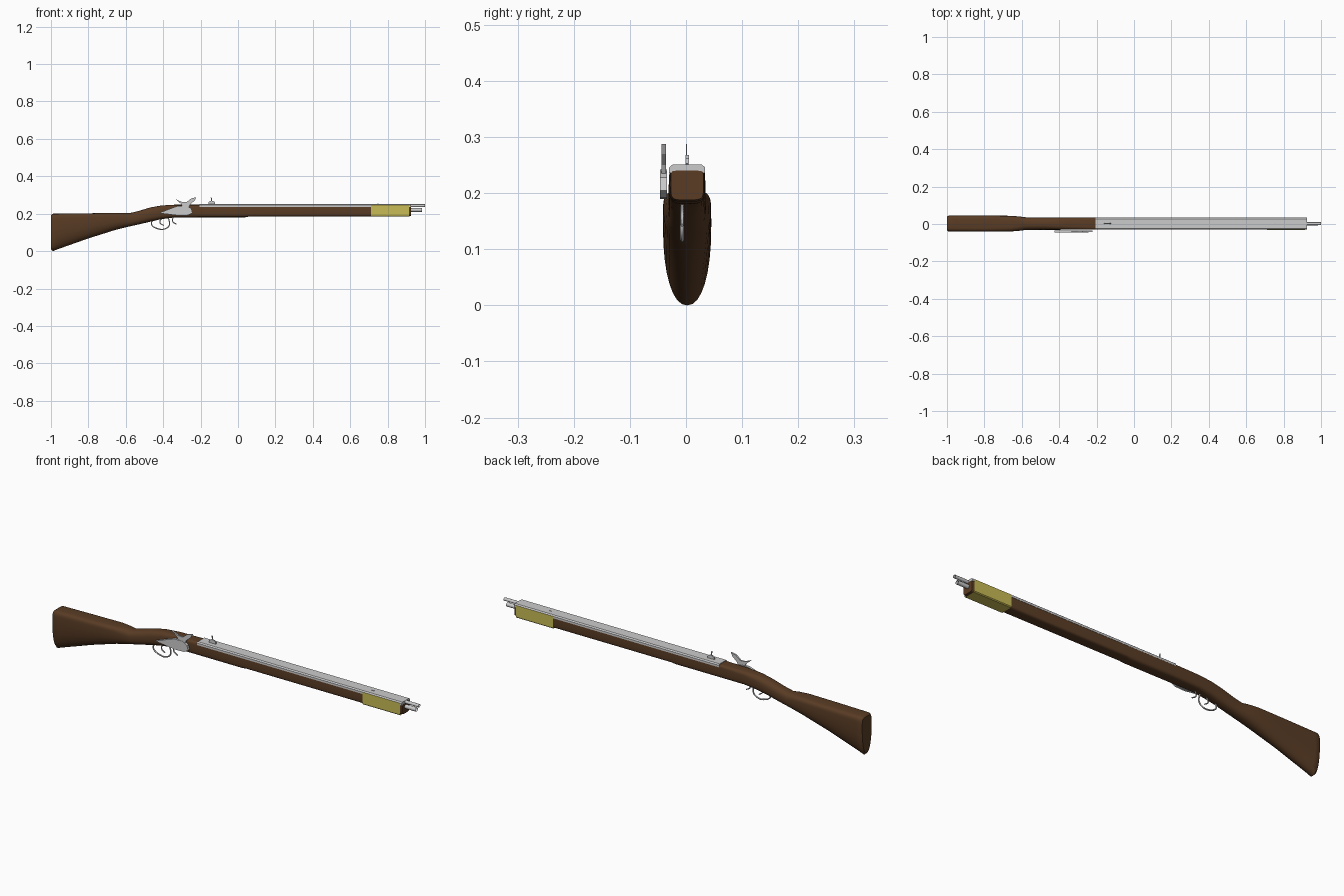
import bpy, bmesh, math
from mathutils import Vector

if "Cube" in bpy.data.objects:
    bpy.data.objects.remove(bpy.data.objects["Cube"])

YC = 0.002  # centre plane of the long gun


def material(name, rgb):
    m = bpy.data.materials.new(name)
    m.diffuse_color = (*rgb, 1)
    m.use_nodes = True
    m.node_tree.nodes["Principled BSDF"].inputs["Base Color"].default_value = m.diffuse_color
    return m


WOOD = material("walnut", (0.10, 0.045, 0.018))
BRASS = material("brass", (0.58, 0.50, 0.09))


def make(name, verts, faces, mat=None, smooth=False):
    me = bpy.data.meshes.new(name)
    me.from_pydata(verts, [], faces)
    bm = bmesh.new()
    bm.from_mesh(me)
    bmesh.ops.recalc_face_normals(bm, faces=bm.faces)
    bm.to_mesh(me)
    bm.free()
    ob = bpy.data.objects.new(name, me)
    bpy.context.collection.objects.link(ob)
    if mat:
        me.materials.append(mat)
    if smooth:
        bpy.ops.object.select_all(action='DESELECT')
        ob.select_set(True)
        bpy.context.view_layer.objects.active = ob
        bpy.ops.object.shade_smooth_by_angle(angle=math.radians(40))
    return ob


def loft(name, rings, mat=None, caps=True, closed=True, smooth=False):
    n = len(rings[0])
    verts = [v for r in rings for v in r]
    faces = [(i * n + j, i * n + (j + 1) % n, (i + 1) * n + (j + 1) % n, (i + 1) * n + j)
             for i in range(len(rings) - 1) for j in range(n if closed else n - 1)]
    if caps:
        faces += [tuple(range(n)), tuple(range(len(verts) - n, len(verts)))]
    return make(name, verts, faces, mat, smooth)


def plate(name, outline, y, thick):
    return loft(name, [[(x, yy, z) for x, z in outline] for yy in (y - thick / 2, y + thick / 2)])


def bar(name, section, x0, x1, **kw):
    return loft(name, [[(x, YC + y, z) for y, z in section] for x in (x0, x1)], **kw)


def bent_wire(name, pts, width, y):
    c = bpy.data.curves.new(name, 'CURVE')
    c.dimensions = '3D'
    c.bevel_depth = width
    c.bevel_resolution = 1
    c.resolution_u = 5
    c.use_fill_caps = True
    s = c.splines.new('BEZIER')
    s.bezier_points.add(len(pts) - 1)
    for p, (x, z) in zip(s.bezier_points, pts):
        p.co = (x, y, z)
        p.handle_left_type = p.handle_right_type = 'AUTO'
    ob = bpy.data.objects.new(name, c)
    bpy.context.collection.objects.link(ob)


# Stock: lofted sections (x, top, bottom, half width, centre fraction, top power, bottom power)
stations = [
    (-1.00, 0.193, 0.010, 0.037, 0.70, 5, 2.2),
    (-0.99, 0.200, 0.000, 0.043, 0.70, 5, 2.2),
    (-0.97, 0.200, 0.008, 0.043, 0.70, 5, 2.2),
    (-0.80, 0.202, 0.068, 0.043, 0.65, 5, 2.2),
    (-0.66, 0.205, 0.112, 0.042, 0.60, 4, 2.3),
    (-0.61, 0.205, 0.125, 0.038, 0.55, 3, 2.4),
    (-0.58, 0.203, 0.132, 0.034, 0.50, 2.5, 2.5),
    (-0.53, 0.215, 0.143, 0.033, 0.50, 2.5, 2.5),
    (-0.47, 0.233, 0.157, 0.033, 0.50, 2.5, 2.5),
    (-0.41, 0.244, 0.171, 0.033, 0.50, 3, 3),
    (-0.34, 0.248, 0.180, 0.032, 0.50, 4, 3.5),
    (-0.20, 0.248, 0.181, 0.032, 0.50, 6, 4),
    (0.04, 0.245, 0.181, 0.032, 0.50, 8, 4),
    (0.06, 0.243, 0.185, 0.031, 0.50, 10, 5),
    (0.91, 0.243, 0.185, 0.031, 0.50, 10, 5),
    (0.925, 0.240, 0.188, 0.029, 0.50, 10, 5),
]
rings = []
for x, top, bot, w, f, nt, nb in stations:
    zc = bot + (top - bot) * f
    ring = []
    for k in range(32):
        a = 2 * math.pi * k / 32
        c, s = math.cos(a), math.sin(a)
        p = 2 / (nt if s >= 0 else nb)
        h = top - zc if s >= 0 else zc - bot
        ring.append((x, YC + w * math.copysign(abs(c) ** p, c),
                     zc + h * math.copysign(abs(s) ** p, s)))
    rings.append(ring)
loft("stock", rings, WOOD, smooth=True)

# Flat-topped barrel with chamfered edges
bar("barrel", [(-0.032, 0.236), (0.032, 0.236), (0.032, 0.246),
               (0.026, 0.251), (-0.026, 0.251), (-0.032, 0.246)], -0.205, 0.925)

# Open muzzle tube and ramrod below it
for name, z, r, x1 in (("muzzle_tube", 0.243, 0.008, 1.0), ("ramrod", 0.220, 0.010, 0.985)):
    circle = [(r * math.cos(i * math.pi / 6), z + r * math.sin(i * math.pi / 6)) for i in range(12)]
    bar(name, circle, 0.90, x1, caps=False, smooth=True)

# Brass fore-end band: thin open channel round the sides and bottom
bar("fore_end_band", [(-0.033, 0.246), (-0.033, 0.188), (-0.029, 0.184), (0.029, 0.184),
                      (0.033, 0.188), (0.033, 0.246)], 0.71, 0.915,
    mat=BRASS, caps=False, closed=False)

# Lock plate and hammer on the front side
plate("lock_plate", [(-0.425, 0.203), (-0.36, 0.228), (-0.32, 0.242), (-0.275, 0.242),
                     (-0.25, 0.228), (-0.243, 0.205), (-0.265, 0.192), (-0.32, 0.190),
                     (-0.37, 0.197)], -0.040, 0.012)
plate("hammer", [(-0.333, 0.277), (-0.30, 0.263), (-0.275, 0.262), (-0.25, 0.282),
                 (-0.222, 0.288), (-0.232, 0.270), (-0.255, 0.250), (-0.265, 0.230),
                 (-0.295, 0.230), (-0.305, 0.253)], -0.040, 0.008)

# Trigger guard and trigger
bent_wire("trigger_guard", [(-0.455, 0.168), (-0.463, 0.145), (-0.435, 0.122), (-0.385, 0.121),
                            (-0.367, 0.140), (-0.372, 0.178)], 0.0035, -0.007)
bent_wire("trigger", [(-0.405, 0.178), (-0.418, 0.155), (-0.398, 0.137)], 0.003, -0.007)
bent_wire("guard_hook", [(-0.345, 0.185), (-0.350, 0.160), (-0.328, 0.143)], 0.003, -0.007)

# Rear sight: low base and slim leaf, and a tiny front blade
plate("rear_sight_base", [(-0.16, 0.249), (-0.157, 0.262), (-0.148, 0.268), (-0.132, 0.268),
                          (-0.124, 0.262), (-0.122, 0.249)], YC, 0.006)
plate("rear_sight_leaf", [(-0.143, 0.262), (-0.146, 0.288), (-0.141, 0.288), (-0.137, 0.262)],
      YC - 0.001, 0.002)
plate("front_sight", [(0.73, 0.250), (0.75, 0.254), (0.76, 0.250)], YC, 0.004)
